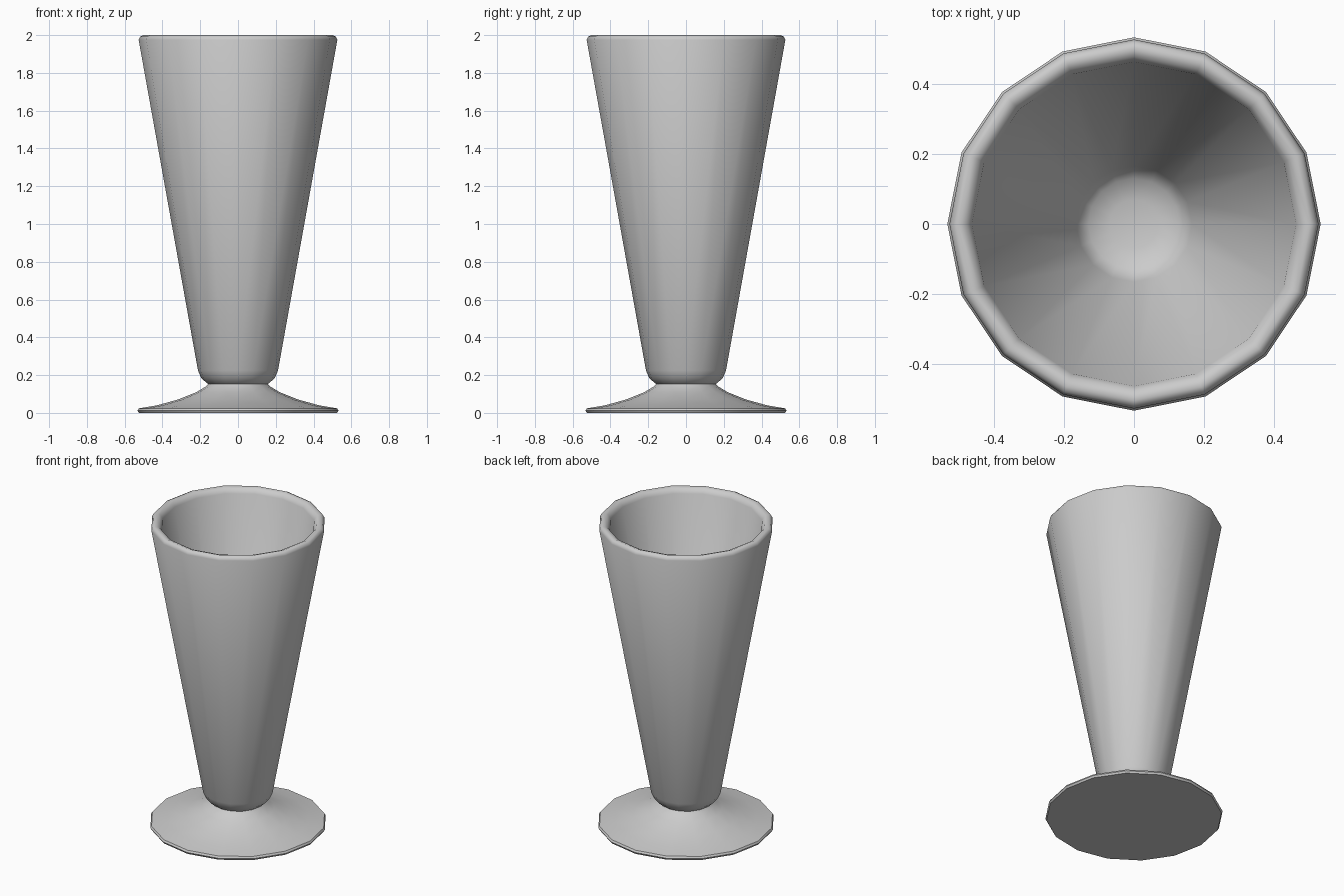
import bpy
import bmesh
from math import cos, sin, pi, radians

cube = bpy.data.objects.get("Cube")
if cube:
    bpy.data.objects.remove(cube, do_unlink=True)

SIDES = 16

grey = bpy.data.materials.new("plain_grey")
grey.use_nodes = True
colour = (0.6, 0.6, 0.6, 1)
grey.diffuse_color = colour
grey.node_tree.nodes["Principled BSDF"].inputs["Base Color"].default_value = colour


def lathe(name, profile):
    """Turn a (radius, height) profile round z; radius 0 makes a pole."""
    bm = bmesh.new()
    rings = []
    for r, z in profile:
        count = SIDES if r else 1
        rings.append([bm.verts.new((r * cos(2 * pi * i / SIDES),
                                    r * sin(2 * pi * i / SIDES), z))
                      for i in range(count)])
    for a, b in zip(rings, rings[1:]):
        for i in range(SIDES):
            j = (i + 1) % SIDES
            corners = [a[i % len(a)], a[j % len(a)], b[j % len(b)], b[i % len(b)]]
            bm.faces.new(list(dict.fromkeys(corners)))
    bmesh.ops.recalc_face_normals(bm, faces=bm.faces)
    mesh = bpy.data.meshes.new(name)
    bm.to_mesh(mesh)
    bm.free()
    obj = bpy.data.objects.new(name, mesh)
    bpy.context.collection.objects.link(obj)
    mesh.materials.append(grey)
    bpy.ops.object.select_all(action='DESELECT')
    obj.select_set(True)
    bpy.context.view_layer.objects.active = obj
    bpy.ops.object.shade_smooth_by_angle(angle=radians(50))
    return obj


# One closed profile: foot, waist, flared wall, rounded rim, inside
lathe("footed_glass", [
    (0, 0), (0.525, 0), (0.532, 0.012), (0.525, 0.024),
    (0.43, 0.04), (0.32, 0.07), (0.22, 0.11), (0.17, 0.14),
    (0.158, 0.153), (0.17, 0.162), (0.195, 0.185), (0.212, 0.225),
    (0.526, 1.975), (0.518, 1.992), (0.502, 2.0),
    (0.478, 1.992), (0.462, 1.965),
    (0.165, 0.27), (0.13, 0.235), (0.07, 0.22), (0, 0.217),
])
